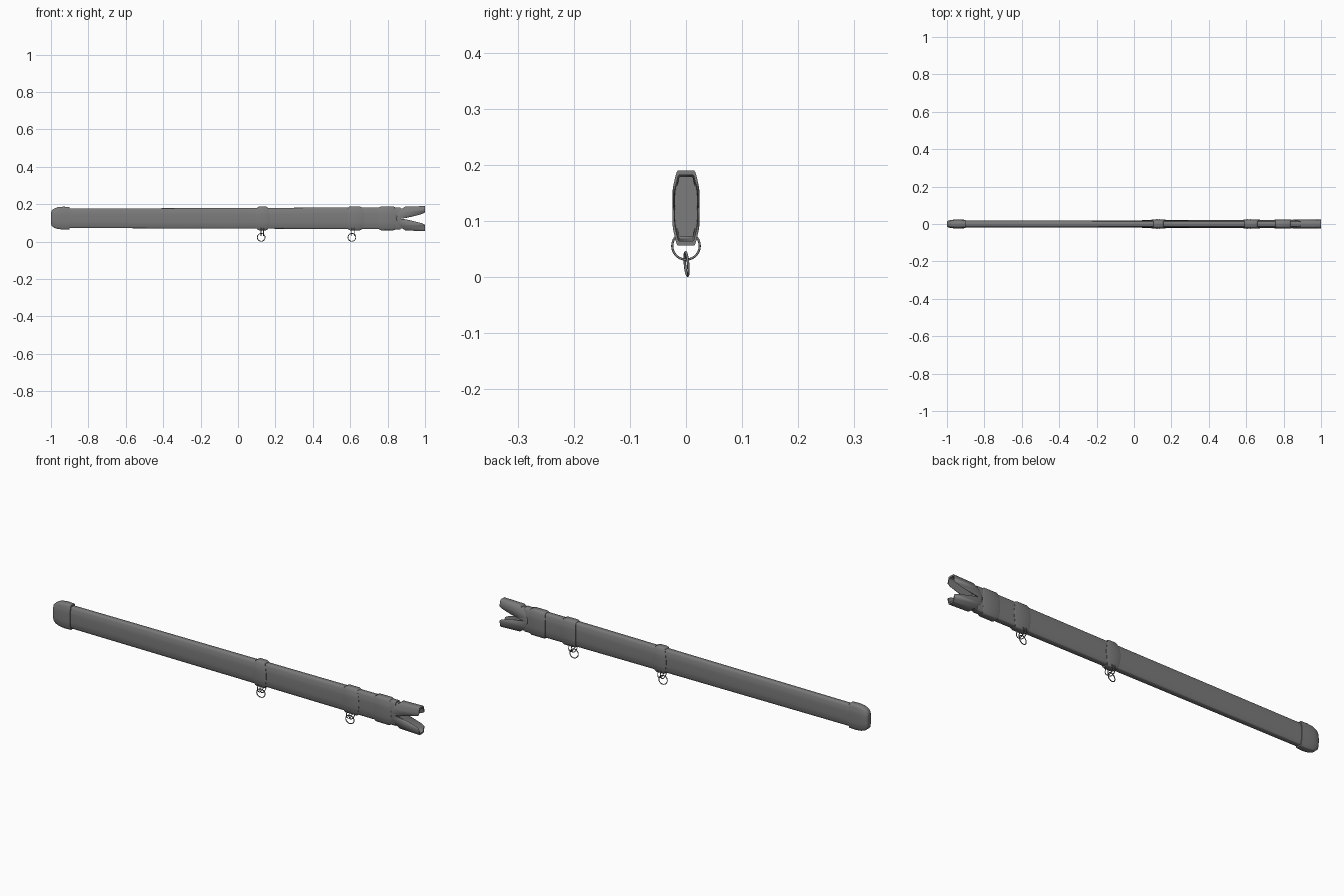
import bpy, bmesh, math

if "Cube" in bpy.data.objects:
    bpy.data.objects.remove(bpy.data.objects["Cube"])

# half cross-section: relative height t and relative half width
HALF = [(1.0, 0.58), (0.96, 0.68), (0.8, 0.8), (0.55, 0.95), (0.42, 0.98),
        (0.3, 0.99), (0.18, 1.0), (0.08, 1.0), (0.03, 1.0), (0.0, 1.0)]
RIGHT = HALF + [(-t, w) for t, w in reversed(HALF[:-1])]
SECTION = RIGHT + [(t, -w) for t, w in reversed(RIGHT)]

# dark grey metal
DARK = bpy.data.materials.new("dark_metal")
DARK.diffuse_color = (0.2, 0.2, 0.2, 1)
DARK.use_nodes = True
DARK.node_tree.nodes["Principled BSDF"].inputs["Base Color"].default_value = DARK.diffuse_color


def finish(ob, angle):
    ob.data.materials.append(DARK)
    bpy.ops.object.select_all(action='DESELECT')
    ob.select_set(True)
    bpy.context.view_layer.objects.active = ob
    bpy.ops.object.shade_smooth_by_angle(angle=math.radians(angle))


def loft(name, loops, cap_start=False, cap_end=False, angle=75):
    """Each loop: (x or function of t, z low, z high, half width)."""
    bm = bmesh.new()
    rows = []
    for x, lo, hi, w in loops:
        row = []
        for t, s in SECTION:
            px = x(t) if callable(x) else x
            row.append(bm.verts.new((px, s * w, (lo + hi) / 2 + t * (hi - lo) / 2)))
        rows.append(row)
    n = len(SECTION)
    for a, b in zip(rows, rows[1:]):
        for i in range(n):
            j = (i + 1) % n
            bm.faces.new((a[i], a[j], b[j], b[i]))
    if cap_start:
        bm.faces.new(rows[0])
    if cap_end:
        bm.faces.new(rows[-1])
    bmesh.ops.recalc_face_normals(bm, faces=bm.faces)
    me = bpy.data.meshes.new(name)
    bm.to_mesh(me)
    bm.free()
    ob = bpy.data.objects.new(name, me)
    bpy.context.collection.objects.link(ob)
    finish(ob, angle)


def ring(name, loc, rot, major, minor):
    bpy.ops.mesh.primitive_torus_add(location=loc, rotation=rot, major_radius=major,
                                     minor_radius=minor, major_segments=28, minor_segments=8)
    ob = bpy.context.object
    ob.name = name
    finish(ob, 60)


def bowed(x, bulge):
    return lambda t: x + bulge * (1 - t * t)


def band(name, x0, x1, b0, b1):
    loft(name, [(bowed(x0, b0), 0.072, 0.178, 0.018),
                (bowed(x0, b0), 0.063, 0.185, 0.0225),
                (bowed(x0 + 0.008, b0), 0.061, 0.188, 0.0245),
                (bowed(x1 - 0.008, b1), 0.061, 0.188, 0.0245),
                (bowed(x1, b1), 0.063, 0.185, 0.0225),
                (bowed(x1, b1), 0.072, 0.178, 0.018)])


# long sheath, widening slightly toward the mouth
loft("sheath_body", [(-0.95, 0.073, 0.177, 0.019), (0.0, 0.07, 0.18, 0.02),
                     (0.87, 0.066, 0.184, 0.021)], True, True)

# rounded tip cap
loft("tip_cap", [(-0.9, 0.078, 0.172, 0.017), (-0.9, 0.066, 0.186, 0.0225),
                 (-0.935, 0.065, 0.187, 0.0235), (-0.965, 0.068, 0.184, 0.023),
                 (-0.985, 0.075, 0.176, 0.021), (-0.996, 0.085, 0.166, 0.017),
                 (-1.0, 0.096, 0.155, 0.011)], False, True)

# decorative bands
band("middle_band", 0.105, 0.157, -0.012, 0.012)
band("upper_band", 0.59, 0.66, -0.005, 0.014)
band("throat_band", 0.757, 0.838, -0.006, 0.006)


# forked mouth shell with a curved notch on each side
def notch(t):
    return 0.868 + 0.132 * min(1.0, abs(t) / 0.5) ** 0.75


start = bowed(0.89, -0.042)
loft("forked_mouth", [(start, 0.072, 0.178, 0.018), (start, 0.063, 0.186, 0.0225),
                      (lambda t: start(t) + 0.006, 0.06, 0.188, 0.0245),
                      (notch, 0.056, 0.19, 0.0245),
                      (notch, 0.064, 0.182, 0.0205),
                      (0.862, 0.07, 0.178, 0.0195)])

# each hanger: two carry rings around the band and one loose ring below
for label, x in (("middle", 0.13), ("upper", 0.615)):
    for side, dx in (("left", -0.007), ("right", 0.007)):
        ring(f"{label}_{side}_carry_ring", (x + dx, 0, 0.0555), (0, math.pi / 2, 0), 0.0245, 0.002)
    ring(label + "_hanging_ring", (x - 0.006, 0.001, 0.0232),
         (math.radians(95), 0, math.radians(8)), 0.021, 0.0022)
